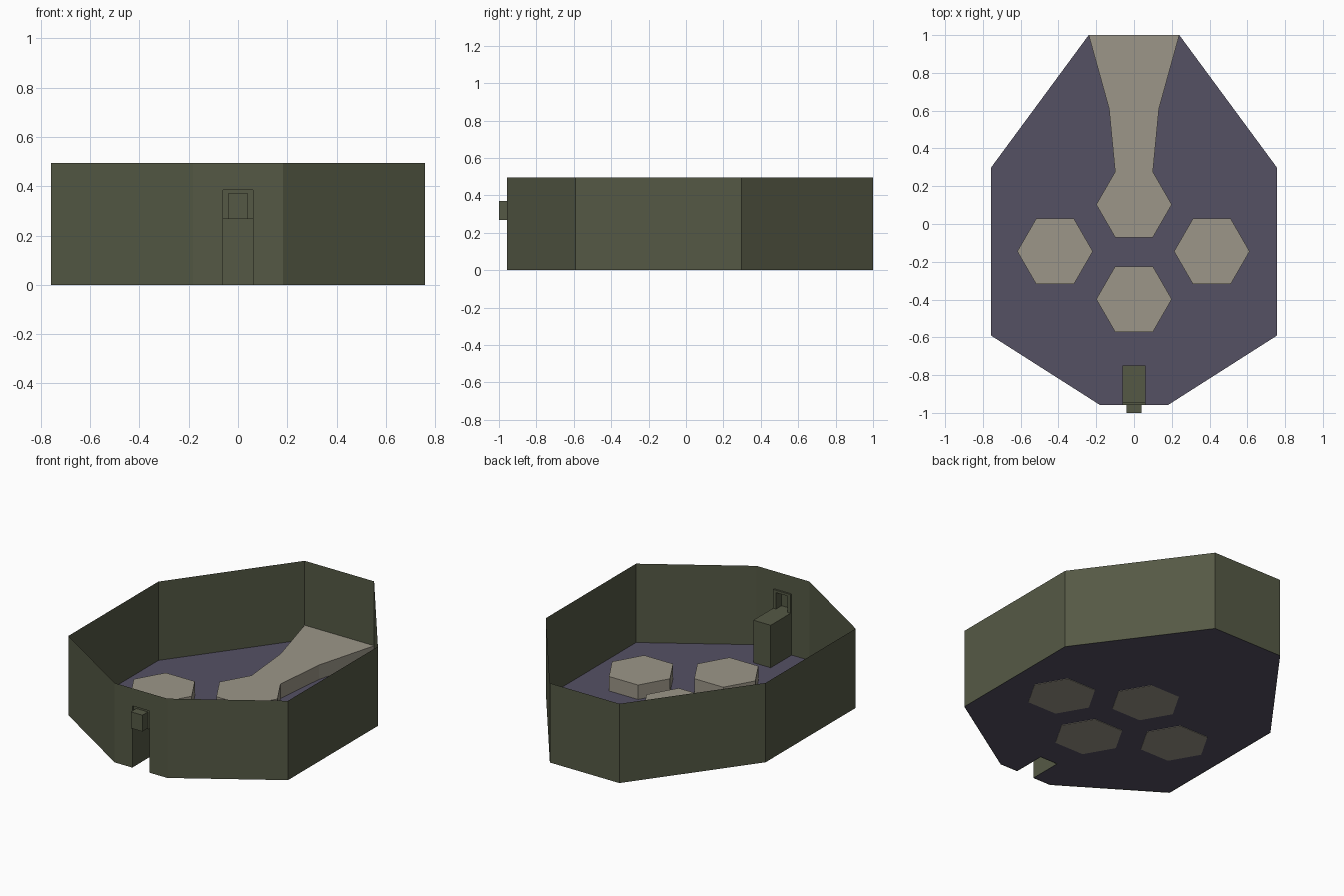
import bpy, bmesh, math

if "Cube" in bpy.data.objects:
    bpy.data.objects.remove(bpy.data.objects["Cube"])


def srgb(r, g, b):
    lin = [((c / 255 + 0.055) / 1.055) ** 2.4 for c in (r, g, b)]
    return (*lin, 1.0)


def material(name, rgb):
    m = bpy.data.materials.new(name)
    m.diffuse_color = srgb(*rgb)
    m.use_nodes = True
    m.node_tree.nodes["Principled BSDF"].inputs["Base Color"].default_value = m.diffuse_color
    return m


GREEN = material("olive_green", (85, 89, 69))
PURPLE = material("dusky_purple", (85, 81, 100))
STONE = material("warm_stone", (156, 150, 136))

H = 0.495       # wall height
FLOOR = 0.003   # floor level
DECK = 0.093    # height of raised platforms
FRONT = -0.957  # front wall position


def make(name, mat, faces, recalc=False):
    """Object from a list of faces, each a list of points."""
    bm = bmesh.new()
    for f in faces:
        bm.faces.new([bm.verts.new(p) for p in f])
    bmesh.ops.remove_doubles(bm, verts=bm.verts, dist=1e-5)
    if recalc:
        bmesh.ops.recalc_face_normals(bm, faces=bm.faces)
    me = bpy.data.meshes.new(name)
    bm.to_mesh(me)
    bm.free()
    me.materials.append(mat)
    ob = bpy.data.objects.new(name, me)
    bpy.context.collection.objects.link(ob)
    return ob


def sides(pts, z0, z1, skip=(), closed=True):
    """Upright quads along a counter-clockwise outline."""
    n = len(pts)
    out = []
    for i in range(n if closed else n - 1):
        if i not in skip:
            a, b = pts[i], pts[(i + 1) % n]
            out.append([(*a, z0), (*b, z0), (*b, z1), (*a, z1)])
    return out


def cap(pts, z, up=True):
    return [[(*p, z) for p in (pts if up else pts[::-1])]]


# Outline from the right of the doorway round to its left
right = [(0.06, FRONT), (0.182, FRONT), (0.758, -0.59), (0.758, 0.297), (0.24, 1.0)]
outline = right + [(-x, y) for x, y in reversed(right)]

# Outer wall: thin sheet with a doorway under a lintel
D = 0.385
lintel = [(-0.06, FRONT, D), (0.06, FRONT, D), (0.06, FRONT, H), (-0.06, FRONT, H)]
make("outer_wall", GREEN, sides(outline, 0, H, closed=False) + [lintel])

# Floor with a notch cut for the door recess
notch = [(-0.06, -0.75), (0.06, -0.75)]
make("floor", PURPLE, cap(outline + notch, FLOOR))

# Door recess: shell open to the front and below
T = 0.268
shell = [(0.06, FRONT), (0.06, -0.75), (-0.06, -0.75), (-0.06, FRONT)]
make("door_recess", GREEN, sides(shell, 0, T, closed=False) + cap(shell, T))

# Window frame above the recess, set slightly inside the wall
Y, W = -0.946, 0.37
frame = [
    [(-0.06, Y, T), (-0.04, Y, T), (-0.04, Y, W), (-0.06, Y, W)],
    [(0.04, Y, T), (0.06, Y, T), (0.06, Y, W), (0.04, Y, W)],
    [(-0.06, Y, W), (0.06, Y, W), (0.06, Y, D), (-0.06, Y, D)],
    [(-0.06, FRONT, D), (0.06, FRONT, D), (0.06, Y, D), (-0.06, Y, D)],
]
for x in (-0.06, 0.06):
    frame.append([(x, FRONT, T), (x, Y, T), (x, Y, D), (x, FRONT, D)])
make("window_frame", GREEN, frame)

# Window box: hollow, closed in front, open to the inside
box = [(-0.04, Y), (-0.04, -1.0), (0.04, -1.0), (0.04, Y)]
base = [(-0.04, FRONT), (-0.04, -1.0), (0.04, -1.0), (0.04, FRONT)]
make("window_box", GREEN,
     sides(box, T, W, closed=False) + cap(box, W) + cap(base, T, up=False))

# Hexagonal platforms
R = 0.2
platforms = {"left": (-0.418, -0.145), "right": (0.412, -0.145),
             "front": (0.0, -0.398), "centre": (0.0, 0.103)}
for name, (cx, cy) in platforms.items():
    pts = [(cx + R * math.cos(i * math.pi / 3), cy + R * math.sin(i * math.pi / 3))
           for i in range(6)]
    skip = (1,) if name == "centre" else ()   # side that meets the walkway
    make(name + "_platform", STONE,
         sides(pts, 0, DECK, skip) + cap(pts, DECK) + cap(pts, 0, up=False))

# Walkway from the centre platform to the back wall
half = [(0.1, 0.103 + R * math.sin(math.pi / 3)), (0.132, 0.61), (0.24, 1.0)]
path = half + [(-x, y) for x, y in reversed(half)]
make("walkway", STONE, sides(path, FLOOR, DECK, skip=(2, 5)) + cap(path, DECK))
